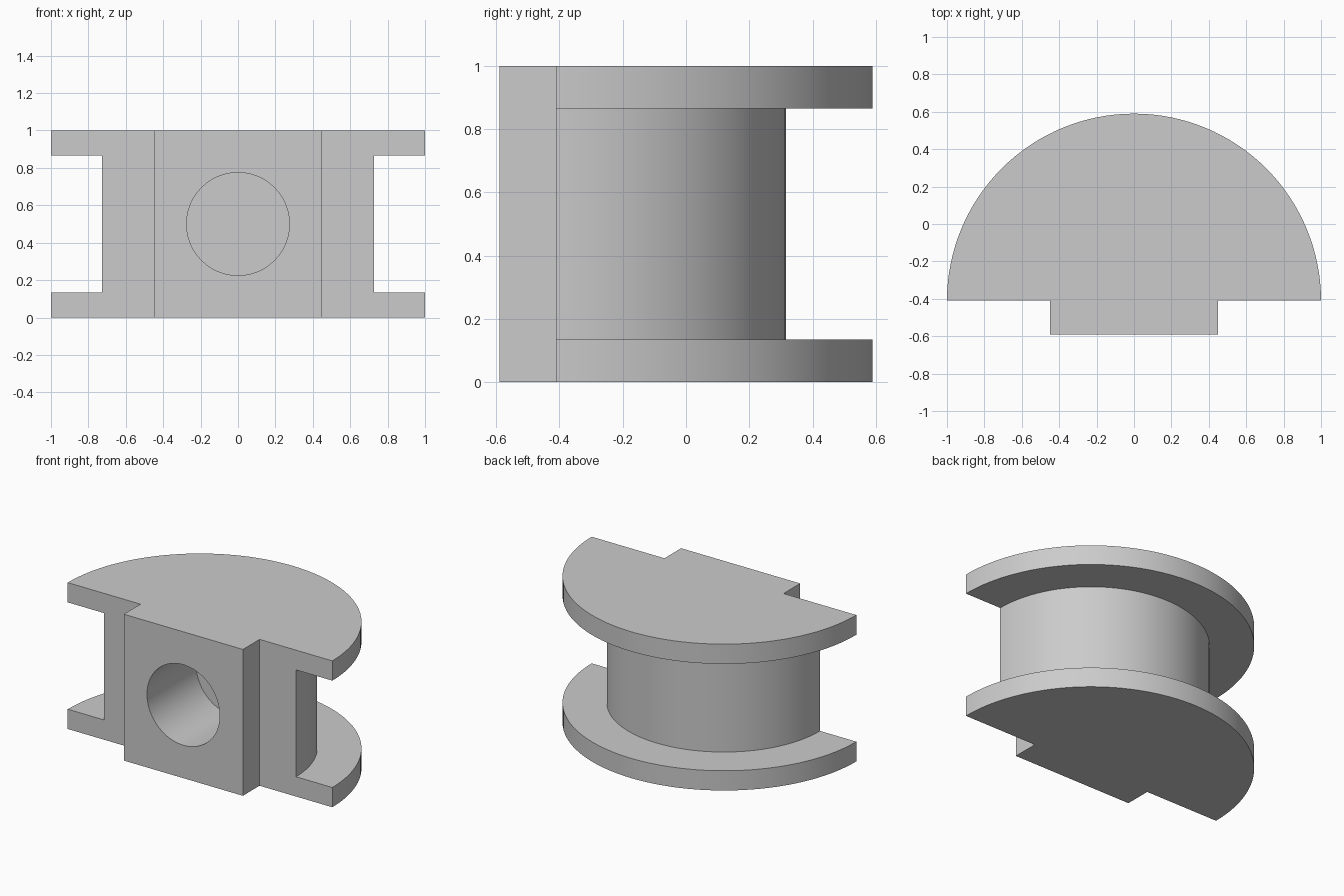
import bpy, bmesh, math
from mathutils import Matrix

if "Cube" in bpy.data.objects:
    bpy.data.objects.remove(bpy.data.objects["Cube"], do_unlink=True)

AXIS_Y = -0.41      # flat front of the half disc, through its axis
FRONT_Y = -0.59     # front of the boss
FLANGE = 0.135      # flange thickness
HUB_R = 0.726
BORE_R, BORE_DEPTH = 0.275, 0.53
SEGMENTS = 64

grey = bpy.data.materials.new("plain grey")
grey.use_nodes = True
colour = (0.6, 0.6, 0.6, 1)
grey.diffuse_color = colour
grey.node_tree.nodes["Principled BSDF"].inputs["Base Color"].default_value = colour


def half_circle(radius):
    angles = [math.pi * i / SEGMENTS for i in range(SEGMENTS + 1)]
    return [(radius * math.cos(a), AXIS_Y + radius * math.sin(a)) for a in angles]


def make_object(name, bm):
    bmesh.ops.recalc_face_normals(bm, faces=bm.faces)
    mesh = bpy.data.meshes.new(name)
    bm.to_mesh(mesh)
    bm.free()
    mesh.materials.append(grey)
    obj = bpy.data.objects.new(name, mesh)
    bpy.context.collection.objects.link(obj)
    return obj


def extrude_outline(name, outline, low, high):
    bm = bmesh.new()
    face = bm.faces.new([bm.verts.new((x, y, low)) for x, y in outline])
    result = bmesh.ops.extrude_face_region(bm, geom=[face], use_keep_orig=True)
    top = [v for v in result["geom"] if isinstance(v, bmesh.types.BMVert)]
    bmesh.ops.translate(bm, verts=top, vec=(0, 0, high - low))
    return make_object(name, bm)


def cut(target, cutter):
    cutter.hide_render = True
    mod = target.modifiers.new(cutter.name, "BOOLEAN")
    mod.operation, mod.solver, mod.object = "DIFFERENCE", "EXACT", cutter
    with bpy.context.temp_override(object=target, active_object=target):
        bpy.ops.object.modifier_apply(modifier=mod.name)
    bpy.data.objects.remove(cutter, do_unlink=True)


# Half-disc body with the rectangular boss on its flat front
boss = [(-0.45, AXIS_Y), (-0.45, FRONT_Y), (0.45, FRONT_Y), (0.45, AXIS_Y)]
body = extrude_outline("half_spool_body", half_circle(1) + boss, 0, 1)

# Groove around the hub, leaving the two flanges
outer = [(-1.2, -0.5), (-1.2, 0.8), (1.2, 0.8), (1.2, -0.5)]
groove = [(HUB_R, -0.5)] + half_circle(HUB_R) + [(-HUB_R, -0.5)] + outer
cut(body, extrude_outline("groove_cutter", groove, FLANGE, 1 - FLANGE))

# Blind round bore in the boss
bm = bmesh.new()
length = BORE_DEPTH + 0.1
place = Matrix.Translation((0, FRONT_Y + BORE_DEPTH - length / 2, 0.5))
bmesh.ops.create_cone(bm, cap_ends=True, segments=SEGMENTS, radius1=BORE_R,
                      radius2=BORE_R, depth=length,
                      matrix=place @ Matrix.Rotation(math.pi / 2, 4, "X"))
cut(body, make_object("bore_cutter", bm))

# Smooth round walls, crisp edges
bpy.ops.object.select_all(action="DESELECT")
body.select_set(True)
bpy.context.view_layer.objects.active = body
bpy.ops.object.shade_smooth_by_angle(angle=math.radians(30))
